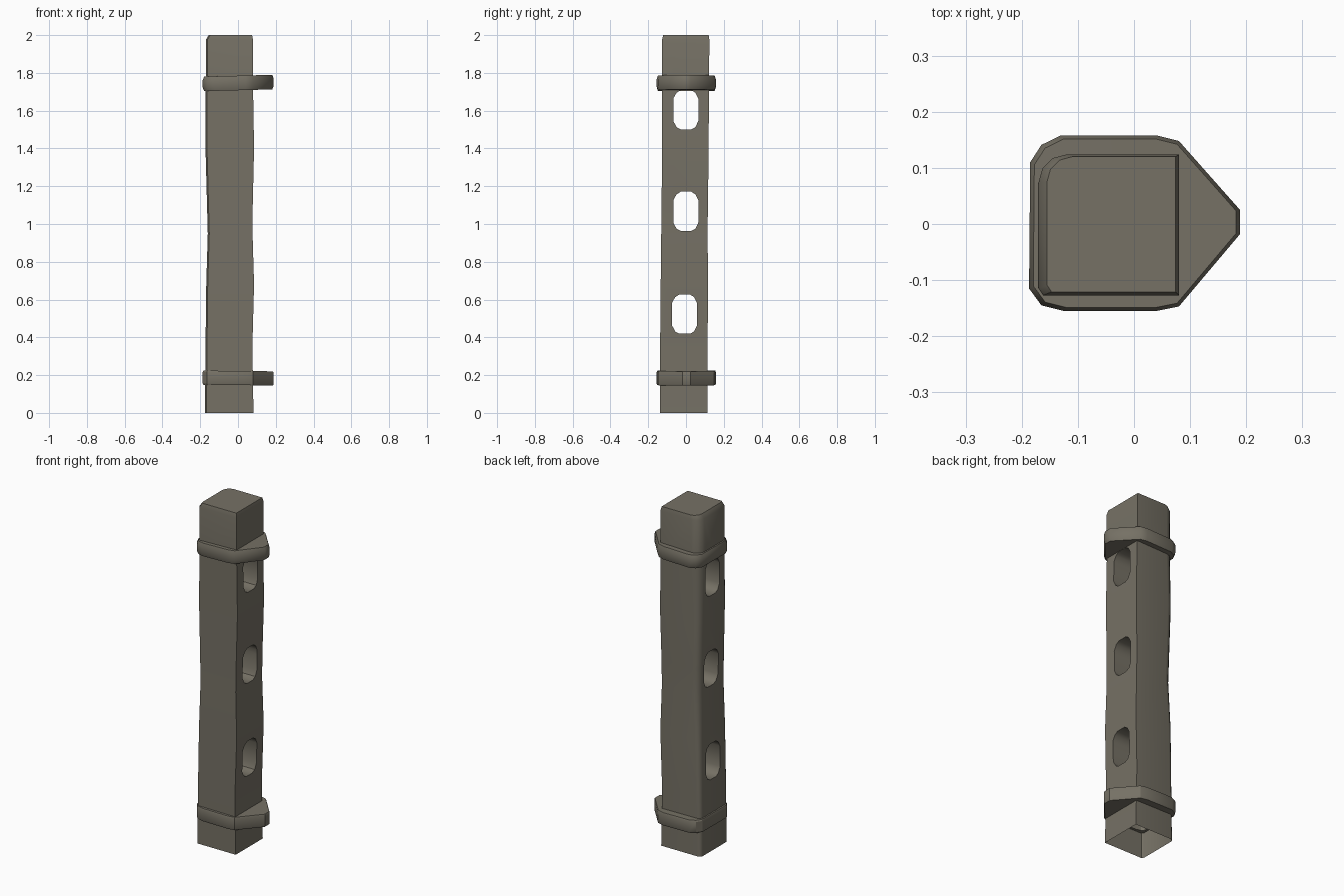
import bpy, bmesh, math

if "Cube" in bpy.data.objects:
    bpy.data.objects.remove(bpy.data.objects["Cube"])

mat = bpy.data.materials.new("weathered grey stone")
mat.diffuse_color = (0.18, 0.165, 0.13, 1)
mat.use_nodes = True
mat.node_tree.nodes["Principled BSDF"].inputs["Base Color"].default_value = mat.diffuse_color


def make(name, verts, faces):
    me = bpy.data.meshes.new(name)
    me.from_pydata(verts, [], faces)
    bm = bmesh.new()
    bm.from_mesh(me)
    bmesh.ops.recalc_face_normals(bm, faces=bm.faces)
    bm.to_mesh(me)
    bm.free()
    ob = bpy.data.objects.new(name, me)
    bpy.context.collection.objects.link(ob)
    me.materials.append(mat)
    return ob


def loft(name, rings, closed=False):
    """Skin equal-length rings; cap the ends, or join last ring to first."""
    n, m = len(rings[0]), len(rings)
    verts = [v for r in rings for v in r]
    faces = []
    for k in range(m if closed else m - 1):
        a, b = k * n, ((k + 1) % m) * n
        faces += [(a + i, a + (i + 1) % n, b + (i + 1) % n, b + i) for i in range(n)]
    if not closed:
        faces += [tuple(range(n))[::-1], tuple(range((m - 1) * n, m * n))]
    return make(name, verts, faces)


def select(ob):
    bpy.ops.object.select_all(action='DESELECT')
    ob.select_set(True)
    bpy.context.view_layer.objects.active = ob


# Post: slightly wavy square column, softened back left corner
# height, left, right, front, back, corner radius
rows = [(0.0, -.175, .082, -.138, .113, .02),
        (0.35, -.172, .076, -.137, .114, .025),
        (0.68, -.168, .085, -.134, .117, .03),
        (0.95, -.160, .077, -.131, .114, .04),
        (1.10, -.164, .078, -.129, .116, .04),
        (1.40, -.172, .085, -.127, .120, .04),
        (1.70, -.171, .080, -.126, .121, .05),
        (1.975, -.170, .080, -.127, .124, .05),
        (2.0, -.155, .074, -.121, .120, .045)]
rings = []
for z, x0, x1, y0, y1, r in rows:
    ring = [(x0 + .008, y0), (x1, y0), (x1, y1)]
    for i in range(4):
        a = math.pi / 2 + i * math.pi / 6
        ring.append((x0 + r + r * math.cos(a), y1 - r + r * math.sin(a)))
    ring.append((x0, y0 + .012))
    rings.append([(x, y, z) for x, y in ring])
post = loft("post", rings)

# Rail slots: rounded openings running through the post
slot = [(-.067, -.06), (-.05, -.092), (-.028, -.104), (.028, -.104), (.05, -.092), (.065, -.06),
        (.065, .06), (.05, .09), (.028, .104), (-.028, .104), (-.05, .09), (-.067, .06)]
for yc, zc in [(-.007, .523), (0, 1.067), (0, 1.605)]:
    cutter = loft("slot_cutter", [[(x, y + yc, z + zc) for y, z in slot] for x in (-.3, .3)])
    mod = post.modifiers.new("slot", 'BOOLEAN')
    mod.operation = 'DIFFERENCE'
    mod.solver = 'EXACT'
    mod.object = cutter
    select(post)
    bpy.ops.object.modifier_apply(modifier=mod.name)
    bpy.data.objects.remove(cutter)

# Open underside
bm = bmesh.new()
bm.from_mesh(post.data)
low = [f for f in bm.faces if max(v.co.z for v in f.verts) < .01]
bmesh.ops.delete(bm, geom=low, context='FACES')
bm.to_mesh(post.data)
bm.free()

# Bands: collars with a pointed nose on the right
outline = [(-.187, -.115), (-.165, -.145), (-.125, -.155), (.04, -.155), (.08, -.147),
           (.189, -.018), (.189, .025), (.08, .148), (.04, .158), (-.13, .158),
           (-.165, .141), (-.185, .11)]
inner = [(-.16, -.10), (-.145, -.115), (-.115, -.122), (.03, -.122), (.05, -.12),
         (.066, -.05), (.066, .05), (.05, .10), (.03, .105), (-.11, .105),
         (-.135, .095), (-.15, .08)]


def band(name, z0, z1, inset, soft, tilt):
    def out(s, z):
        return [(x * (1 - s), y * (1 - s), z + tilt * x) for x, y in outline]

    def ins(z):
        return [(x, y, z + tilt * x) for x, y in inner]
    return loft(name, [ins(z0), out(inset, z0), out(0, z0 + soft), out(0, z1 - soft),
                       out(inset, z1), ins(z1)], closed=True)


lower = band("lower_band", .147, .222, .02, .008, -.01)
upper = band("upper_band", 1.708, 1.785, .04, .02, .025)

for ob, ang in ((post, 35), (lower, 28), (upper, 50)):
    select(ob)
    bpy.ops.object.shade_smooth_by_angle(angle=math.radians(ang))
